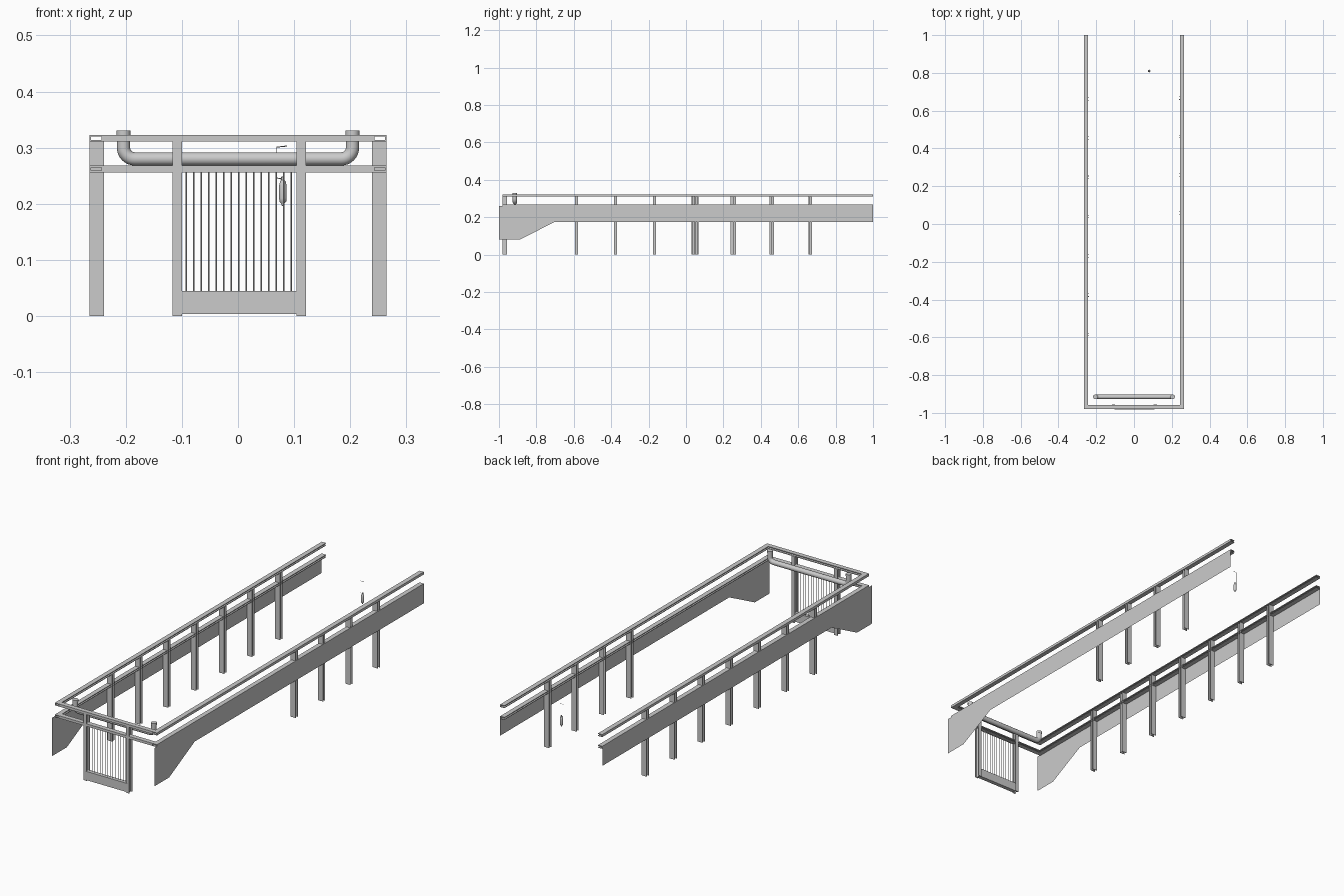
import bpy, bmesh, math
from mathutils import Vector

cube = bpy.data.objects.get("Cube")
if cube:
    bpy.data.objects.remove(cube)

steel = bpy.data.materials.new("plain_grey")
steel.use_nodes = True
GREY = (0.6, 0.6, 0.6, 1)
steel.diffuse_color = GREY
steel.node_tree.nodes["Principled BSDF"].inputs["Base Color"].default_value = GREY


def finish(name, bm, smooth=False):
    bmesh.ops.recalc_face_normals(bm, faces=bm.faces)
    mesh = bpy.data.meshes.new(name)
    bm.to_mesh(mesh)
    bm.free()
    mesh.materials.append(steel)
    obj = bpy.data.objects.new(name, mesh)
    bpy.context.collection.objects.link(obj)
    if smooth:
        bpy.ops.object.select_all(action="DESELECT")
        bpy.context.view_layer.objects.active = obj
        obj.select_set(True)
        bpy.ops.object.shade_smooth_by_angle(angle=math.radians(40))
    return obj


def prism(name, points, sweep):
    """Extrude a closed outline along a vector."""
    bm = bmesh.new()
    face = bm.faces.new([bm.verts.new(p) for p in points])
    if sweep:
        out = bmesh.ops.extrude_face_region(bm, geom=[face], use_keep_orig=True)
        moved = [g for g in out["geom"] if isinstance(g, bmesh.types.BMVert)]
        bmesh.ops.translate(bm, verts=moved, vec=sweep)
    return finish(name, bm)


def box(name, x, y, z):
    return prism(name, [(x[0], y[0], z[0]), (x[1], y[0], z[0]),
                        (x[1], y[1], z[0]), (x[0], y[1], z[0])], (0, 0, z[1] - z[0]))


def i_post(name, x, y, wide, deep, top):
    """Upright I-section with its flanges to the front and back."""
    w, d, t, s = wide / 2, deep / 2, 0.003, 0.0015
    half = [(-w, -d), (w, -d), (w, t - d), (s, t - d)]
    outline = half + [(a, -b) for a, b in reversed(half)]
    outline += [(-s, d - t), (-w, d - t)][::-1]
    # the outline continues down the other side of the web
    outline = half + [(s, d - t), (w, d - t), (w, d), (-w, d),
                      (-w, d - t), (-s, d - t), (-s, t - d), (-w, t - d)]
    return prism(name, [(x + a, y + b, 0) for a, b in outline], (0, 0, top))


def channel(wide, high, t=0.003):
    """Channel outline, web at zero, opening towards positive."""
    return [(0, 0), (wide, 0), (wide, t), (t, t),
            (t, high - t), (wide, high - t), (wide, high), (0, high)]


def tube(name, path, radius, sides=20):
    """Round bar swept along a path."""
    curve = bpy.data.curves.new(name, "CURVE")
    curve.dimensions = "3D"
    curve.bevel_depth = radius
    curve.bevel_resolution = sides // 4 - 2
    curve.use_fill_caps = True
    line = curve.splines.new("POLY")
    line.points.add(len(path) - 1)
    for point, co in zip(line.points, path):
        point.co = (*co, 1)
    temp = bpy.data.objects.new(name, curve)
    bpy.context.collection.objects.link(temp)
    bpy.context.view_layer.update()
    mesh = bpy.data.meshes.new_from_object(
        temp.evaluated_get(bpy.context.evaluated_depsgraph_get()))
    bm = bmesh.new()
    bm.from_mesh(mesh)
    bpy.data.objects.remove(temp)
    bpy.data.meshes.remove(mesh)
    return finish(name, bm, True)


def turned(name, profile, x, y, sides=16):
    """Solid of revolution about a vertical axis."""
    bm = bmesh.new()
    verts = [bm.verts.new((r, 0, z)) for r, z in profile]
    edges = [bm.edges.new(pair) for pair in zip(verts, verts[1:])]
    bmesh.ops.spin(bm, geom=verts + edges, cent=(0, 0, 0), axis=(0, 0, 1),
                   angle=math.tau, steps=sides, use_duplicate=False)
    bmesh.ops.remove_doubles(bm, verts=bm.verts, dist=0.0001)
    bmesh.ops.translate(bm, verts=bm.verts, vec=(x, y, 0))
    return finish(name, bm, True)


# Handrail and lower rail on three sides
OUTER, INNER, FRONT = 0.265, 0.243, -0.98
section = channel(OUTER - INNER, 0.012)
for level, z in (("top", 0.311), ("lower", 0.256)):
    for side, s in (("left", 1), ("right", -1)):
        prism(f"{side}_{level}_rail",
              [(s * (OUTER - a), FRONT, z + b) for a, b in section], (0, 1.98, 0))
    prism(f"front_{level}_rail",
          [(-INNER, FRONT + a, z + b) for a, b in section], (2 * INNER, 0, 0))

# Thin side girders with a deep haunch at the front
girder = [(-1, 0.26), (1, 0.26), (1, 0.176), (-0.70, 0.176), (-0.89, 0.08), (-1, 0.08)]
for side, s in (("left", 1), ("right", -1)):
    prism(f"{side}_girder", [(s * 0.2655, y, z) for y, z in girder], None)

# Side posts: four on the left, seven on the right
for i in range(4):
    i_post(f"left_post_{i + 1}", 0.252, 0.057 + 0.203 * i, 0.026, 0.017, 0.313)
for i in range(7):
    i_post(f"right_post_{i + 1}", -0.252, -0.585 + 0.208 * i, 0.026, 0.017, 0.313)

# Gate: posts, kick plate and bars
for side, x in (("left", 0.1125), ("right", -0.1085)):
    i_post(f"{side}_gate_post", x, -0.968, 0.017, 0.024, 0.313)
box("gate_kick_plate", (-0.104, 0.109), (-0.981, -0.962), (0.004, 0.045))
for i in range(15):
    x = -0.092 + 0.01335 * i
    tube(f"gate_bar_{i + 1}", [(x, -0.968, 0.044), (x, -0.968, 0.258)], 0.0014, 8)

# Pipe with two upturned ends
PIPE_Y, PIPE_Z, BEND = -0.915, 0.28, 0.02
bend = [(0.204 - BEND + BEND * math.sin(a), PIPE_Y, PIPE_Z + BEND - BEND * math.cos(a))
        for a in (math.pi / 16 * k for k in range(9))]
half = bend + [(0.204, PIPE_Y, 0.322)]
tube("pipe", [(-x, y, z) for x, y, z in reversed(half)] + half, 0.0118, 24)
for side, x in (("left", 0.204), ("right", -0.204)):
    turned(f"{side}_pipe_collar", [(0, 0.321), (0.0125, 0.321), (0.0125, 0.331), (0, 0.331)],
           x, PIPE_Y, 24)

# Hanging lamp on a bent wire
LAMP_X, LAMP_Y = 0.08, 0.81
turned("lamp_body", [(0, 0.196), (0.0025, 0.197), (0.003, 0.201), (0.006, 0.204), (0.0068, 0.21),
                     (0.0068, 0.232), (0.005, 0.24), (0.003, 0.242), (0.003, 0.248), (0, 0.249)],
       LAMP_X, LAMP_Y)
tube("lamp_wire", [(LAMP_X, LAMP_Y, 0.244), (0.069, LAMP_Y, 0.246), (0.069, LAMP_Y, 0.301),
                   (0.087, LAMP_Y, 0.303)], 0.001, 8)
